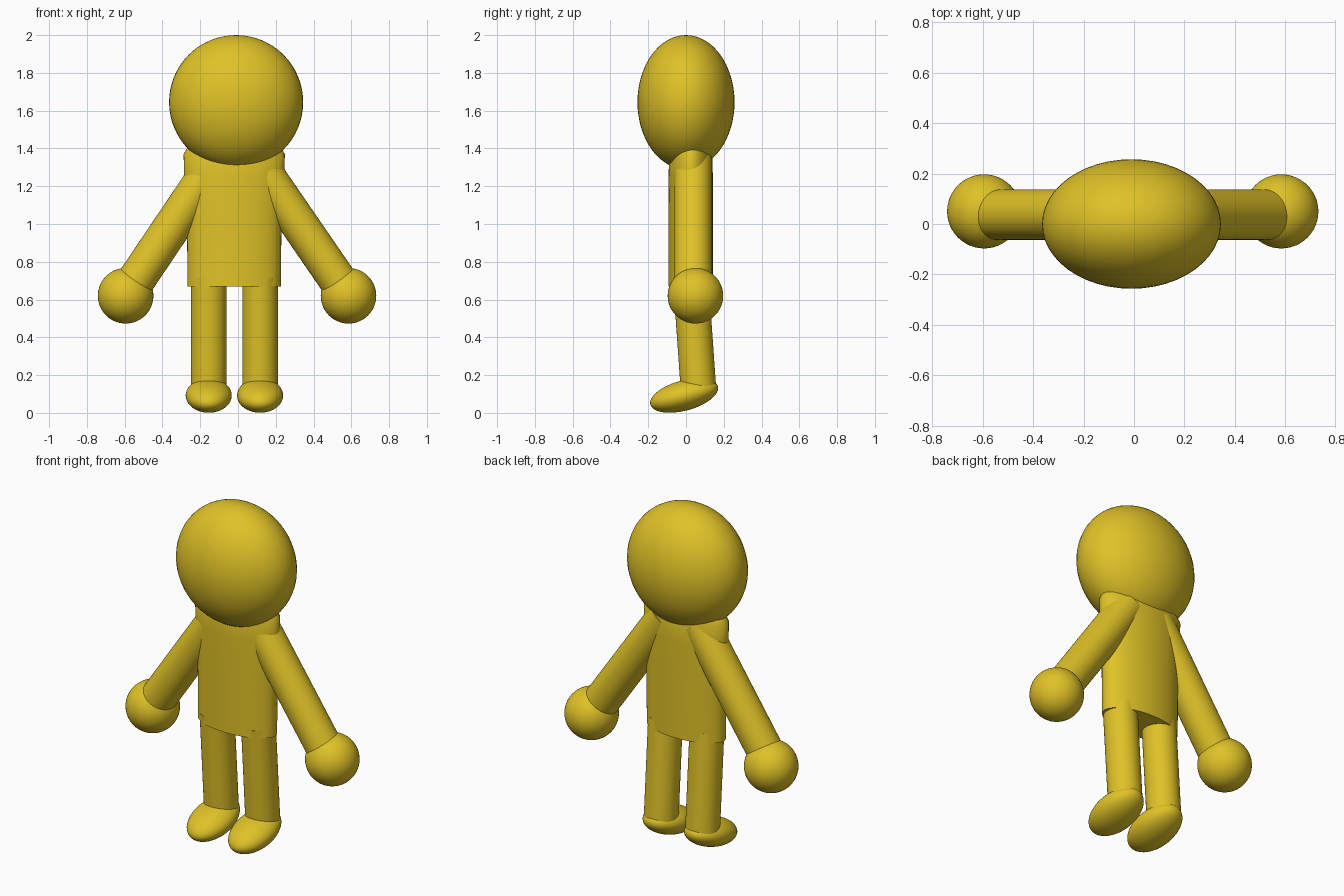
import bpy, bmesh, math
from mathutils import Vector, Matrix

if "Cube" in bpy.data.objects:
    bpy.data.objects.remove(bpy.data.objects["Cube"])

yellow = bpy.data.materials.new("golden yellow")
yellow.use_nodes = True
colour = (0.74, 0.54, 0.02, 1)
yellow.diffuse_color = colour
yellow.node_tree.nodes["Principled BSDF"].inputs["Base Color"].default_value = colour


def finish(name, bm):
    mesh = bpy.data.meshes.new(name)
    bmesh.ops.recalc_face_normals(bm, faces=bm.faces)
    bm.to_mesh(mesh)
    bm.free()
    mesh.materials.append(yellow)
    obj = bpy.data.objects.new(name, mesh)
    bpy.context.collection.objects.link(obj)
    bpy.ops.object.select_all(action='DESELECT')
    obj.select_set(True)
    bpy.context.view_layer.objects.active = obj
    bpy.ops.object.shade_smooth_by_angle(angle=math.radians(45))
    return obj


def ellipsoid(name, centre, radii, tilt=0):
    bm = bmesh.new()
    matrix = (Matrix.Translation(centre) @ Matrix.Rotation(math.radians(tilt), 4, 'X')
              @ Matrix.Diagonal((*radii, 1)))
    bmesh.ops.create_uvsphere(bm, u_segments=48, v_segments=32, radius=1, matrix=matrix)
    finish(name, bm)


def limb(name, start, end, radius):
    a, b = Vector(start), Vector(end)
    turn = (b - a).to_track_quat('Z', 'Y').to_matrix().to_4x4()
    bm = bmesh.new()
    bmesh.ops.create_cone(bm, cap_ends=True, segments=40, radius1=radius, radius2=radius,
                          depth=(b - a).length, matrix=Matrix.Translation((a + b) / 2) @ turn)
    finish(name, bm)


def loft(name, rings, segments=48):
    # Stack of elliptical rings: height, centre x, half width, half depth
    bm = bmesh.new()
    loops = []
    for z, cx, rx, ry in rings:
        loops.append([bm.verts.new((cx + rx * math.cos(math.tau * i / segments),
                                    0.025 + ry * math.sin(math.tau * i / segments), z))
                      for i in range(segments)])
    for low, high in zip(loops, loops[1:]):
        for i in range(segments):
            j = (i + 1) % segments
            bm.faces.new((low[i], low[j], high[j], high[i]))
    bm.faces.new(loops[0])
    bm.faces.new(loops[-1])
    finish(name, bm)


# Head and body
ellipsoid("head", (-0.01, 0, 1.645), (0.355, 0.257, 0.355))
loft("torso", [(0.67, -0.02, 0.247, 0.117), (1.0, -0.02, 0.25, 0.117),
               (1.25, -0.02, 0.265, 0.117), (1.37, -0.02, 0.268, 0.115),
               (1.4, -0.02, 0.25, 0.105)])

# Arms and hands
for side, s in (("left", 1), ("right", -1)):
    hand = (-0.005 + s * 0.59, 0.05, 0.62)
    limb(side + "_arm", (-0.01 + s * 0.1, 0.037, 1.34), (hand[0], 0.037, hand[2]), 0.1)
    ellipsoid(side + "_hand", hand, (0.147, 0.147, 0.147))

# Legs and feet
for side, x in (("left", 0.117), ("right", -0.155)):
    limb(side + "_leg", (x, 0.024, 0.72), (x, 0.067, 0.11), 0.094)
    ellipsoid(side + "_foot", (x, -0.01, 0.092), (0.122, 0.185, 0.08), 15)
